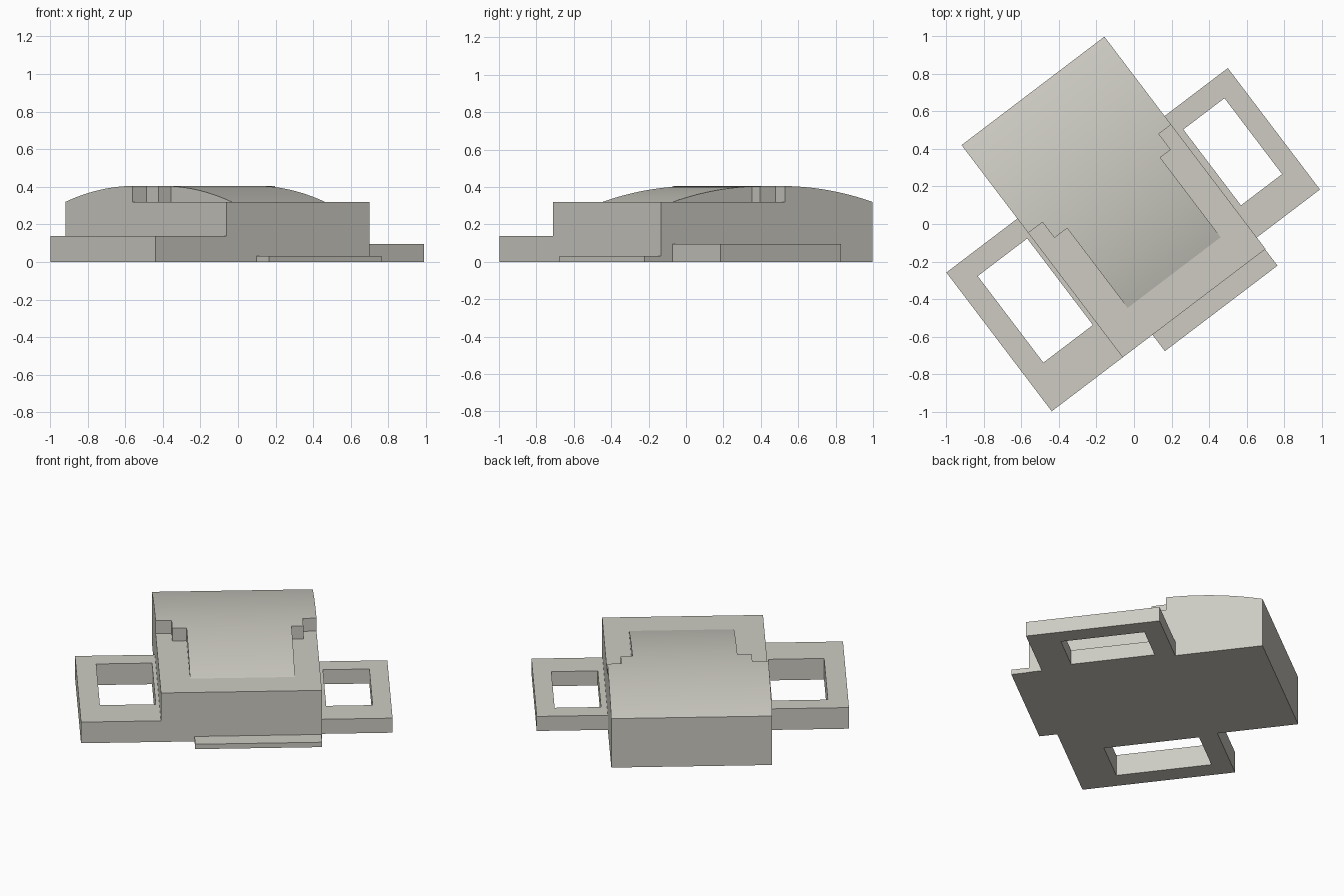
import bpy, math

if "Cube" in bpy.data.objects:
    bpy.data.objects.remove(bpy.data.objects["Cube"])

ANGLE = math.radians(37.2)  # the whole part is turned about z

mat = bpy.data.materials.new("warm light grey")
mat.diffuse_color = (0.61, 0.60, 0.54, 1)
mat.use_nodes = True
mat.node_tree.nodes["Principled BSDF"].inputs["Base Color"].default_value = mat.diffuse_color


def prism(name, outline, lo, hi, axis="z"):
    """Extrude a closed outline: (x, y) along z, or (y, z) along x."""
    n = len(outline)
    place = (lambda p, t: (p[0], p[1], t)) if axis == "z" else (lambda p, t: (t, p[0], p[1]))
    verts = [place(p, t) for t in (lo, hi) for p in outline]
    faces = [tuple(reversed(range(n))), tuple(range(n, 2 * n))]
    faces += [(i, (i + 1) % n, n + (i + 1) % n, n + i) for i in range(n)]
    mesh = bpy.data.meshes.new(name)
    mesh.from_pydata(verts, [], faces)
    mesh.materials.append(mat)
    obj = bpy.data.objects.new(name, mesh)
    obj.rotation_euler.z = ANGLE
    bpy.context.collection.objects.link(obj)
    return obj


def box(name, x0, x1, y0, y1, z0, z1):
    return prism(name, [(x0, y0), (x1, y0), (x1, y1), (x0, y1)], z0, z1)


def cut(obj, cutter):
    """Subtract the cutter and discard it."""
    mod = obj.modifiers.new("cut", "BOOLEAN")
    mod.operation, mod.solver, mod.object = "DIFFERENCE", "EXACT", cutter
    bpy.context.view_layer.update()
    bpy.context.view_layer.objects.active = obj
    bpy.ops.object.modifier_apply(modifier=mod.name)
    bpy.data.objects.remove(cutter)


# Body: block with a shallow arched top, extruded across its width
LEFT, RIGHT, FRONT, BACK = -0.477, 0.477, -0.529, 0.889
DECK, CROWN, ARCH_FRONT = 0.32, 0.405, -0.335
half = (BACK - ARCH_FRONT) / 2
mid = (BACK + ARCH_FRONT) / 2
rise = CROWN - DECK
radius = (half ** 2 + rise ** 2) / (2 * rise)
sweep = math.asin(half / radius)
arch = []
for i in range(33):
    a = sweep * (1 - 2 * i / 32)
    arch.append((mid + radius * math.sin(a), CROWN - radius + radius * math.cos(a)))
body = prism("body", [(FRONT, 0), (BACK, 0)] + arch + [(FRONT, DECK)], LEFT, RIGHT, "x")

# Stepped notches that leave a flat deck on both sides of the arch
for side, edge, step, inner in ((-1, LEFT, -0.382, -0.297), (1, RIGHT, 0.395, 0.325)):
    out = edge + side * 0.1
    outline = [(out, -0.7), (inner, -0.7), (inner, 0.197), (step, 0.197), (step, 0.302), (out, 0.302)]
    if side > 0:
        outline.reverse()
    outline.reverse()
    cut(body, prism("notch_cutter", outline[::-1], DECK, 0.6))

# Mounting ears with rectangular windows
left_ear = box("left_ear", -0.951, LEFT, FRONT, 0.398, 0, 0.138)
cut(left_ear, box("window_cutter", -0.83, -0.499, -0.296, 0.282, -0.1, 0.3))
right_ear = box("right_ear", RIGHT, 0.899, -0.452, 0.359, 0, 0.095)
cut(right_ear, box("window_cutter", 0.513, 0.788, -0.265, 0.242, -0.1, 0.3))

# Thin lip along the front
box("front_lip", -0.278, 0.474, -0.638, FRONT, 0, 0.032)

# Smooth arch, sharp edges elsewhere
bpy.ops.object.select_all(action="DESELECT")
body.select_set(True)
bpy.context.view_layer.objects.active = body
bpy.ops.object.shade_smooth_by_angle(angle=math.radians(5))
